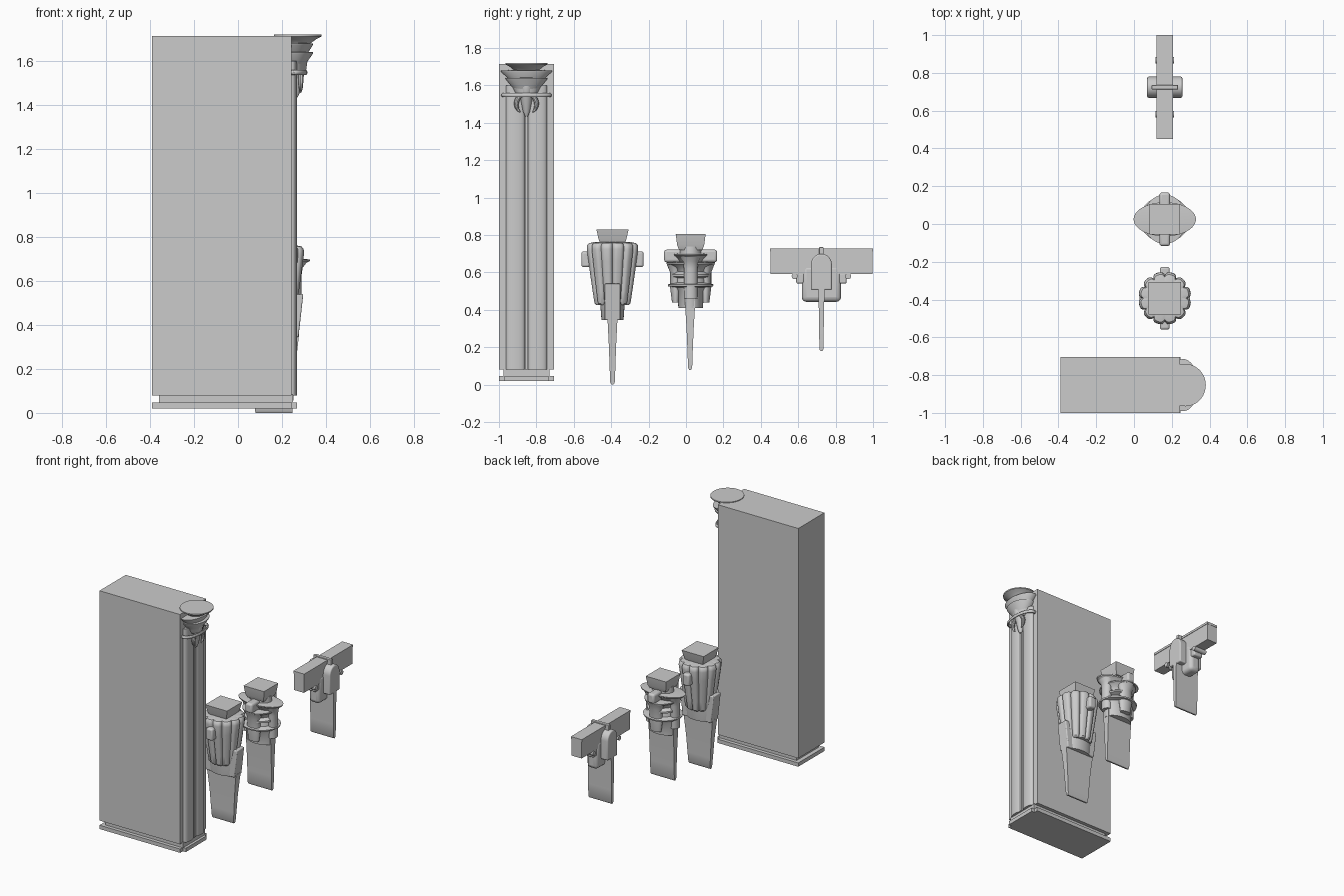
import bpy, bmesh, math

CX = 0.163  # shared x axis of the three hanging pieces


def finish(name, bm, bevel=0.0, angle=35):
    bmesh.ops.remove_doubles(bm, verts=bm.verts, dist=1e-5)
    bmesh.ops.recalc_face_normals(bm, faces=bm.faces)
    me = bpy.data.meshes.new(name)
    bm.to_mesh(me)
    bm.free()
    ob = bpy.data.objects.new(name, me)
    bpy.context.collection.objects.link(ob)
    bpy.context.view_layer.objects.active = ob
    ob.select_set(True)
    if bevel:
        m = ob.modifiers.new("bevel", 'BEVEL')
        m.width, m.segments = bevel, 3
    bpy.ops.object.shade_smooth_by_angle(angle=math.radians(angle))
    ob.select_set(False)
    return ob


def loft(name, rings, bevel=0.0):
    bm = bmesh.new()
    vs = [[bm.verts.new(p) for p in r] for r in rings]
    n = len(vs[0])
    for a, b in zip(vs, vs[1:]):
        for i in range(n):
            j = (i + 1) % n
            bm.faces.new((a[i], a[j], b[j], b[i]))
    bm.faces.new(vs[0][::-1])
    bm.faces.new(vs[-1])
    return finish(name, bm, bevel)


def rect(x0, x1, y0, y1, z):
    return [(x0, y0, z), (x1, y0, z), (x1, y1, z), (x0, y1, z)]


def box(name, x0, x1, y0, y1, z0, z1, bevel=0.0):
    return loft(name, [rect(x0, x1, y0, y1, z0), rect(x0, x1, y0, y1, z1)], bevel)


def lathe(name, cx, cy, prof, n=48, lobes=0, depth=0.0):
    """prof rows: (x radius, y radius, z), optionally fluted."""
    rings = []
    for rx, ry, z in prof:
        ring = []
        for i in range(n):
            t = 2 * math.pi * i / n
            k = 1 - depth * (1 - abs(math.sin(lobes * t / 2))) ** 2 if lobes else 1
            ring.append((cx + rx * k * math.cos(t), cy + ry * k * math.sin(t), z))
        rings.append(ring)
    return loft(name, rings)


def prism_z(name, pts, z0, z1):
    return loft(name, [[(x, y, z) for x, y in pts] for z in (z0, z1)])


def blade(name, cy, rows):
    """rows: (half width in x, half thickness in y, z)"""
    return loft(name, [rect(CX - w, CX + w, cy - t, cy + t, z) for w, t, z in rows])


def torus(name, loc, R, r, squash=1.0, axis='Z', arc=(0, 2 * math.pi)):
    n, m = 32, 10
    closed = arc[1] - arc[0] > 6.2
    rings = []
    for i in range(n + 1):
        s = i / n
        t = arc[0] + (arc[1] - arc[0]) * s
        rr = r if closed else r * max(0.12, math.sin(math.pi * s) ** 0.6)
        ring = []
        for j in range(m):
            a = 2 * math.pi * j / m
            d, h = R + rr * math.cos(a), rr * math.sin(a)
            p = (d * math.cos(t) * squash, d * math.sin(t), h) if axis == 'Z' \
                else (h, d * math.cos(t), d * math.sin(t))
            ring.append(tuple(q + o for q, o in zip(p, loc)))
        rings.append(ring)
    return loft(name, rings)


# ---- tall pier with clustered half columns ----
PY = -0.853
box("pier_body", -0.39, 0.243, -1.0, -0.705, 0.08, 1.715)
box("pier_neck", -0.36, 0.25, -0.975, -0.73, 0.045, 0.085)
c = 0.03
prism_z("pier_plinth", [(-0.39, -1), (0.245, -1), (0.245, -1 + c), (0.268, -1 + c),
                        (0.268, -0.705 - c), (0.245, -0.705 - c), (0.245, -0.705), (-0.39, -0.705)],
        0.02, 0.047)
for side, name in ((-1, "near"), (1, "far")):
    yc = PY + side * 0.059
    arc = [(0.238 + 0.03 * math.sin(math.pi * i / 16) ** 0.6, yc - 0.051 * math.cos(math.pi * i / 16))
           for i in range(17)]
    prism_z("half_column_" + name, arc, 0.08, 1.6)
    # curled hooks below the capital
    a0 = math.pi / 2 if side < 0 else -math.pi / 2
    torus("capital_hook_" + name, (0.285, PY, 1.5), 0.054, 0.013, axis='X',
          arc=(a0, a0 + math.pi * 0.8) if side < 0 else (math.pi * -0.3, math.pi * 0.5))
box("column_fillet", 0.235, 0.262, PY - 0.008, PY + 0.008, 0.08, 1.45)

# ---- capital ----
KX = 0.272
lathe("capital_top", KX, PY, [(0.02, 0.04, 1.60), (0.03, 0.05, 1.65), (0.05, 0.06, 1.675),
                              (0.085, 0.09, 1.70), (0.108, 0.112, 1.712), (0.108, 0.112, 1.72)])
lathe("capital_leaves", 0.26, PY, [(0.045, 0.06, 1.56), (0.05, 0.08, 1.60), (0.06, 0.10, 1.64),
                                   (0.08, 0.135, 1.672), (0.08, 0.138, 1.68), (0.04, 0.06, 1.682)])
lathe("capital_lower_leaf", 0.26, PY, [(0.04, 0.05, 1.55), (0.05, 0.075, 1.59), (0.08, 0.11, 1.632),
                                       (0.082, 0.112, 1.64), (0.04, 0.05, 1.642)])
torus("capital_ring", (0.255, PY, 1.548), 0.124, 0.011, squash=0.45)
lathe("capital_pendant", 0.265, PY, [(0.006, 0.008, 1.435), (0.018, 0.018, 1.46), (0.03, 0.03, 1.52),
                                     (0.045, 0.035, 1.56), (0.055, 0.045, 1.63), (0.045, 0.03, 1.66)], 24)

# ---- fluted barrel piece ----
AY = -0.393
barrel = [(0.088, 0.425), (0.098, 0.435), (0.108, 0.50), (0.120, 0.58), (0.131, 0.66),
          (0.140, 0.725), (0.138, 0.745), (0.128, 0.757), (0.10, 0.762)]
lathe("barrel_body", CX, AY, [(r, r, z) for r, z in barrel], 144, 12, 0.13)
loft("barrel_cap", [rect(CX - h, CX + h, AY - h, AY + h, z)
                    for h, z in ((0.066, 0.755), (0.075, 0.78), (0.086, 0.83))])
for side, name in ((-1, "front"), (1, "back")):
    y0, y1 = sorted((AY + side * 0.10, AY + side * 0.166))
    box("barrel_lug_" + name, CX - 0.026, CX + 0.026, y0, y1, 0.628, 0.712, 0.012)
lathe("barrel_collar", CX, AY, [(0.10, 0.058, 0.345), (0.105, 0.06, 0.36), (0.105, 0.066, 0.44)])
loft("blade_socket", [rect(CX - w, CX + w, AY - 0.042, AY + 0.042, z)
                      for w, z in ((0.112, 0.345), (0.124, 0.45), (0.134, 0.54))], 0.006)
blade("barrel_blade", AY, [(0.084, 0.005, 0.0), (0.085, 0.012, 0.012), (0.090, 0.015, 0.08),
                           (0.098, 0.019, 0.2), (0.106, 0.023, 0.28), (0.115, 0.027, 0.36)])

# ---- stacked-flare piece ----
BY = 0.025
lathe("flare_core", CX, BY, [(0.10, 0.066, 0.41), (0.105, 0.07, 0.50), (0.108, 0.085, 0.52),
                             (0.13, 0.12, 0.526), (0.132, 0.122, 0.536), (0.09, 0.085, 0.545),
                             (0.085, 0.08, 0.57), (0.105, 0.105, 0.578), (0.105, 0.105, 0.59),
                             (0.085, 0.08, 0.605), (0.09, 0.095, 0.625), (0.115, 0.128, 0.645),
                             (0.115, 0.13, 0.653), (0.08, 0.06, 0.656), (0.075, 0.06, 0.74)])
lathe("upper_flare", CX, BY, [(0.08, 0.04, 0.60), (0.11, 0.055, 0.65), (0.135, 0.07, 0.675),
                              (0.163, 0.088, 0.69), (0.165, 0.09, 0.698), (0.09, 0.06, 0.702)])
for side, name in ((-1, "left"), (1, "right")):
    lathe("flare_shaft_" + name, CX + side * 0.095, BY,
          [(0.03, 0.036, 0.46), (0.03, 0.036, 0.62), (0.036, 0.042, 0.66), (0.055, 0.056, 0.685),
           (0.06, 0.06, 0.698)], 24)
for side, name in ((-1, "front"), (1, "back")):
    y0, y1 = sorted((BY + side * 0.04, BY + side * 0.142))
    box("flare_lug_" + name, CX - 0.028, CX + 0.028, y0, y1, 0.654, 0.722, 0.014)
    lathe("flare_bracket_" + name, CX, BY + side * 0.08,
          [(0.04, 0.02, 0.44), (0.05, 0.03, 0.52), (0.045, 0.03, 0.6), (0.07, 0.05, 0.65)], 24)
loft("flare_cap", [rect(CX - h, CX + h, BY - h, BY + h, z)
                   for h, z in ((0.062, 0.72), (0.072, 0.745), (0.08, 0.805))])
blade("flare_blade", BY - 0.003, [(0.093, 0.005, 0.078), (0.094, 0.011, 0.09), (0.095, 0.014, 0.18),
                                  (0.096, 0.019, 0.30), (0.097, 0.024, 0.38), (0.098, 0.028, 0.47)])

# ---- beam piece ----
DY = 0.724
box("beam", CX - 0.04, CX + 0.04, 0.452, 0.998, 0.592, 0.712)
box("beam_lip", CX - 0.043, CX + 0.043, 0.45, 1.0, 0.711, 0.727)
box("beam_block", CX - 0.042, CX + 0.042, DY - 0.105, DY + 0.105, 0.443, 0.64, 0.025)
box("beam_strap", CX - 0.07, CX + 0.07, DY - 0.012, DY + 0.012, 0.66, 0.735, 0.004)
dome = [(DY - 0.056, 0.505), (DY + 0.056, 0.505)]
dome += [(DY + 0.056 * math.cos(math.pi * i / 16), 0.64 + 0.06 * math.sin(math.pi * i / 16))
         for i in range(17)]
loft("beam_clamp", [[(x, y, z) for y, z in dome] for x in (CX - 0.093, CX + 0.093)], 0.008)
for side, name in ((-1, "front"), (1, "back")):
    yc = DY + side * 0.143
    loft("beam_peg_" + name, [[(x, yc + 0.016 * math.cos(i * math.pi / 10), 0.58 + 0.016 * math.sin(i * math.pi / 10))
                               for i in range(20)] for x in (CX - 0.048, CX + 0.048)])
    y0, y1 = sorted((DY + side * 0.09, DY + side * 0.135))
    box("beam_knee_" + name, CX - 0.035, CX + 0.035, y0, y1, 0.54, 0.60, 0.01)
blade("beam_blade", DY, [(0.090, 0.005, 0.18), (0.091, 0.011, 0.19), (0.092, 0.012, 0.28),
                         (0.093, 0.014, 0.40), (0.093, 0.017, 0.515)])
